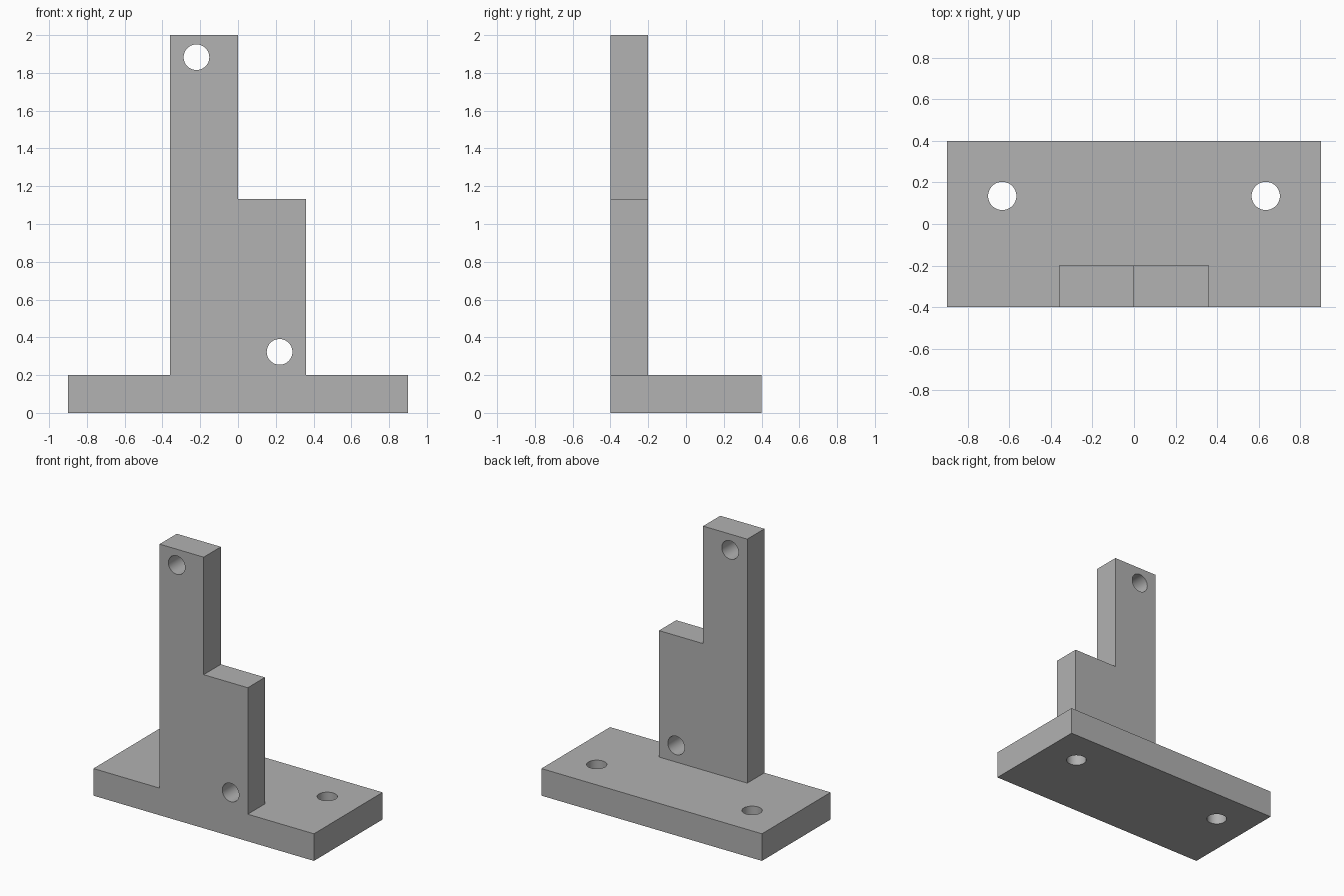
import bpy
import bmesh
import math
from mathutils import Vector

cube = bpy.data.objects.get("Cube")
if cube:
    bpy.data.objects.remove(cube, do_unlink=True)

grey = bpy.data.materials.new("plain_grey")
grey.use_nodes = True
grey.diffuse_color = (0.445, 0.445, 0.445, 1)
grey.node_tree.nodes["Principled BSDF"].inputs["Base Color"].default_value = grey.diffuse_color


def prism(name, outline, push):
    """Extrude a flat outline along a vector."""
    mesh = bpy.data.meshes.new(name)
    bm = bmesh.new()
    face = bm.faces.new([bm.verts.new(p) for p in outline])
    grown = bmesh.ops.extrude_face_region(bm, geom=[face])["geom"]
    moved = [v for v in grown if isinstance(v, bmesh.types.BMVert)]
    bmesh.ops.translate(bm, vec=Vector(push), verts=moved)
    bmesh.ops.recalc_face_normals(bm, faces=bm.faces)
    bm.to_mesh(mesh)
    bm.free()
    mesh.materials.append(grey)
    obj = bpy.data.objects.new(name, mesh)
    bpy.context.collection.objects.link(obj)
    return obj


def hole_cutter(name, location, tilt):
    bpy.ops.mesh.primitive_cylinder_add(vertices=48, radius=0.068, depth=0.5,
                                        location=location, rotation=(tilt, 0, 0))
    obj = bpy.context.object
    obj.name = name
    obj.data.materials.append(grey)
    return obj


def combine(target, tool, operation):
    mod = target.modifiers.new(operation.lower(), 'BOOLEAN')
    mod.operation = operation
    mod.solver = 'EXACT'
    mod.object = tool
    bpy.context.view_layer.objects.active = target
    bpy.ops.object.modifier_apply(modifier=mod.name)
    bpy.data.objects.remove(tool, do_unlink=True)


# Stepped upright, whose foot runs down into the base
half, back, front, thick = 0.36, 0.4, -0.4, 0.2
step = [(-half, 0.1), (half, 0.1), (half, 1.133), (0, 1.133), (0, 2), (-half, 2)]
upright = prism("upright", [(x, front, z) for x, z in step], (0, thick, 0))

# Base plate
corners = [(-0.9, front), (0.9, front), (0.9, back), (-0.9, back)]
bracket = prism("stepped_bracket", [(x, y, 0) for x, y in corners], (0, 0, thick))
combine(bracket, upright, 'UNION')

# Two holes through the upright, two through the base
for x, z in [(-0.22, 1.883), (0.22, 0.323)]:
    combine(bracket, hole_cutter("upright_hole", (x, -0.3, z), math.pi / 2), 'DIFFERENCE')
for side in (-1, 1):
    combine(bracket, hole_cutter("base_hole", (side * 0.634, 0.135, 0.1), 0), 'DIFFERENCE')

# Smooth hole walls, sharp edges
bpy.ops.object.select_all(action='DESELECT')
bracket.select_set(True)
bpy.context.view_layer.objects.active = bracket
bpy.ops.object.shade_smooth_by_angle(angle=math.radians(30))
